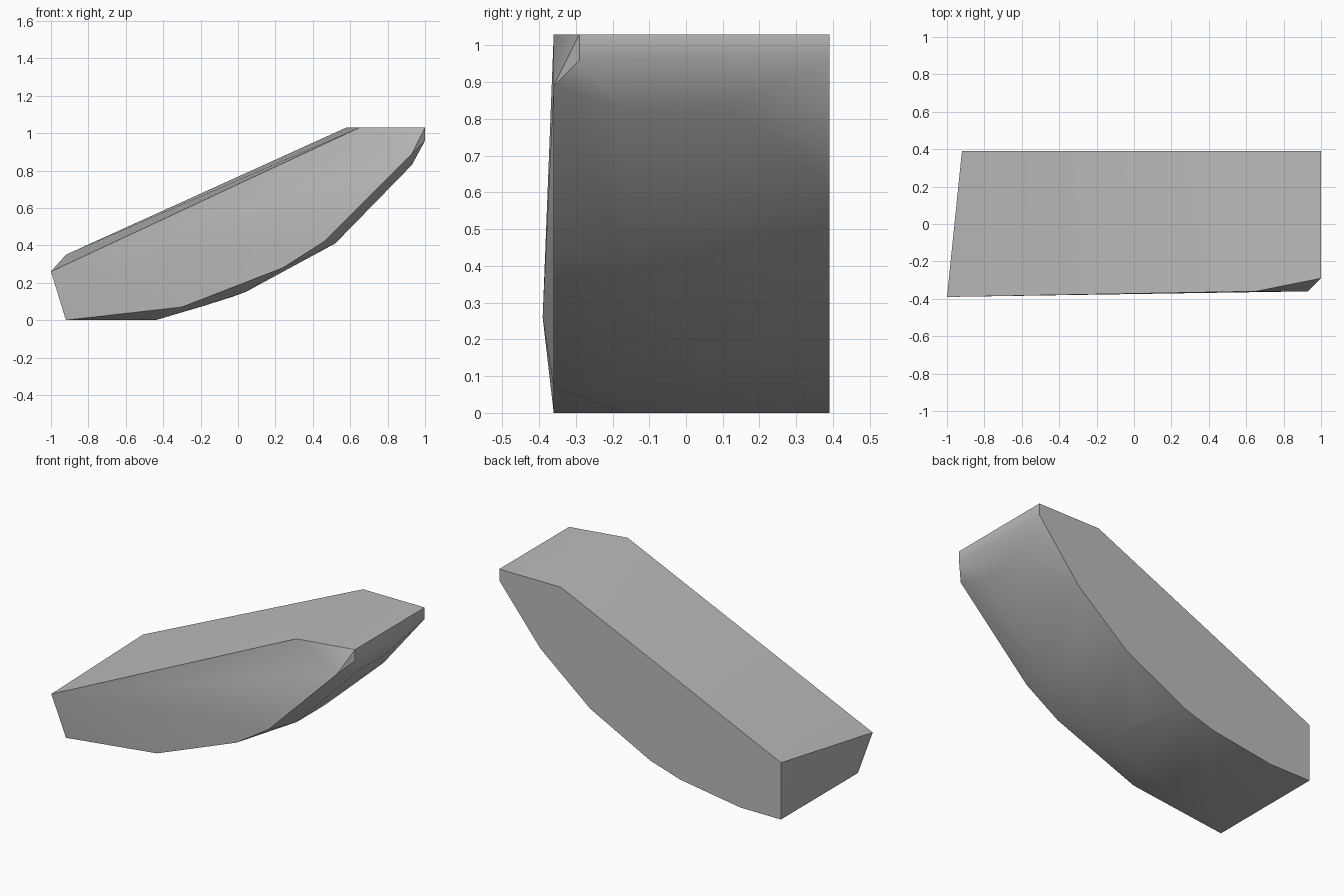
import bpy, bmesh, math

cube = bpy.data.objects.get("Cube")
if cube:
    bpy.data.objects.remove(cube, do_unlink=True)

grey = bpy.data.materials.new("plain grey")
grey.use_nodes = True
colour = (0.5, 0.5, 0.5, 1)
grey.diffuse_color = colour
grey.node_tree.nodes["Principled BSDF"].inputs["Base Color"].default_value = colour

# Profiles as (x, z): flat back, rounded keel, chamfered front
back = [(-0.92, 0), (-0.645, 0), (-0.235, 0.062), (-0.03, 0.125), (0.38, 0.335),
        (0.72, 0.615), (1, 0.96), (1, 1.03), (0.58, 1.03), (-0.92, 0.35)]
keel = [(-0.44, 0), (-0.17, 0.08), (0.04, 0.15), (0.52, 0.41), (0.93, 0.83)]
front = [(-0.92, 0), (-0.3, 0.07), (0.24, 0.28), (0.46, 0.42), (0.93, 0.89), (0.65, 1.03)]
nose = [(1, 0.96), (1, 1.03)]
tail_tip = [(-1, 0.26)]

sections = [(0.39, back), (0.11, keel), (-0.17, keel),
            (-0.29, nose), (-0.36, front), (-0.39, tail_tip)]

# Skin the sections into one faceted solid
bm = bmesh.new()
for y, profile in sections:
    for x, z in profile:
        bm.verts.new((x, y, z))
hull = bmesh.ops.convex_hull(bm, input=bm.verts)
spare = {v for v in hull["geom_interior"] + hull["geom_unused"]
         if isinstance(v, bmesh.types.BMVert)}
bmesh.ops.delete(bm, geom=list(spare), context="VERTS")
bmesh.ops.dissolve_limit(bm, angle_limit=math.radians(1), verts=bm.verts, edges=bm.edges)
bmesh.ops.recalc_face_normals(bm, faces=bm.faces)

mesh = bpy.data.meshes.new("hull_block")
bm.to_mesh(mesh)
bm.free()
mesh.materials.append(grey)
body = bpy.data.objects.new("hull_block", mesh)
bpy.context.collection.objects.link(body)

# Soften the belly while keeping the rim sharp
bpy.ops.object.select_all(action="DESELECT")
body.select_set(True)
bpy.context.view_layer.objects.active = body
bpy.ops.object.shade_smooth_by_angle(angle=math.radians(30))
